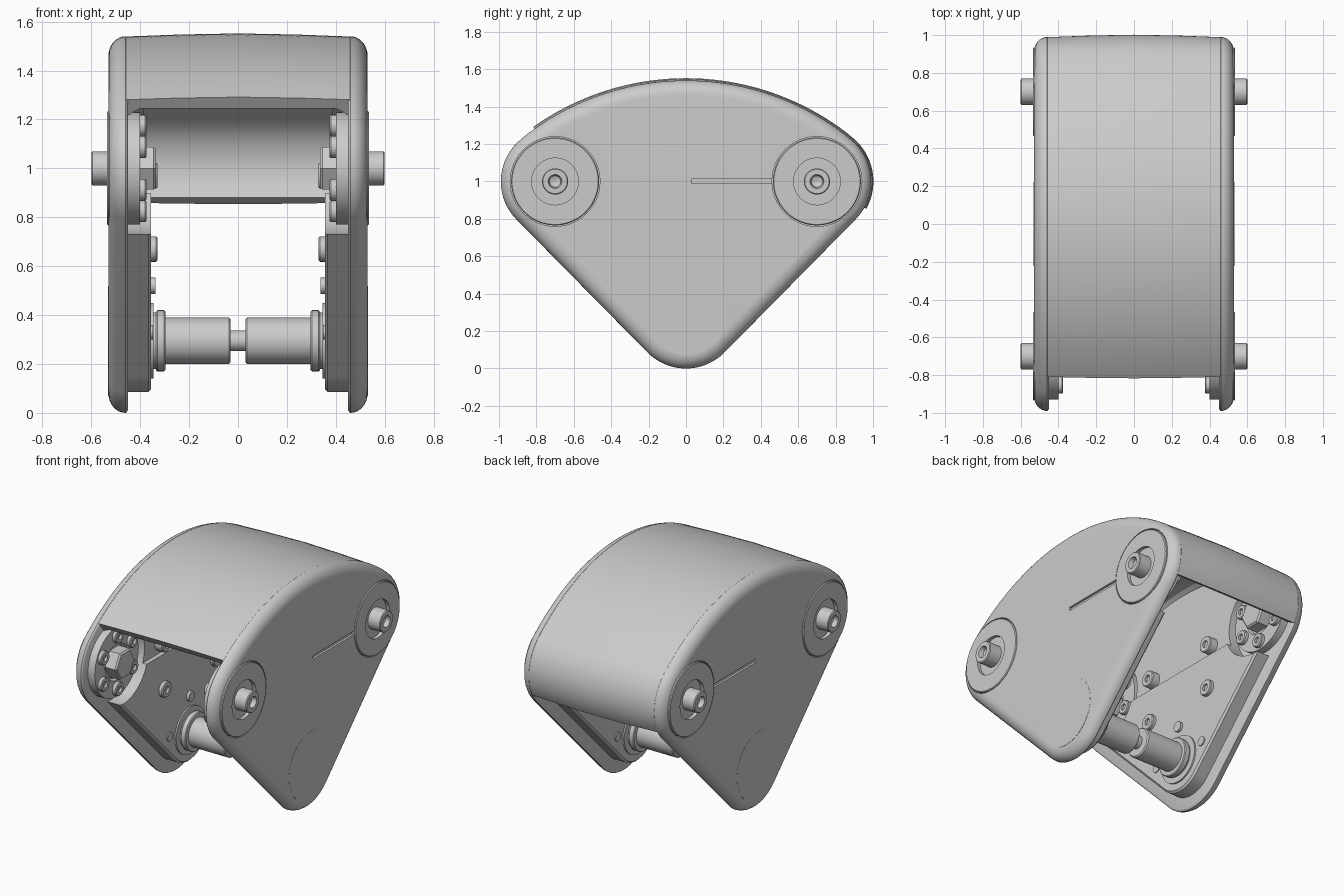
import bpy, bmesh
from math import sin, cos, pi, radians, atan2, acos

if "Cube" in bpy.data.objects:
    bpy.data.objects.remove(bpy.data.objects["Cube"])

grey = bpy.data.materials.new("plain_grey")
grey.use_nodes = True
COLOUR = (0.6, 0.6, 0.6, 1)
grey.diffuse_color = COLOUR
grey.node_tree.nodes["Principled BSDF"].inputs["Base Color"].default_value = COLOUR

# Rounded fan outline: two shoulder circles, a foot circle and a large crown arc
SY, SZ, R = 0.70, 1.0, 0.29
CZ, CR = 0.14, 1.40
TILT = atan2(SZ - CZ, SY)


def arc(cy, cz, r, a0, a1, n):
    return [(cy + r * cos(a0 + (a1 - a0) * i / n), cz + r * sin(a0 + (a1 - a0) * i / n))
            for i in range(n + 1)]


def outline(d):
    pts = arc(SY, SZ, R - d, -pi / 4, TILT, 20)
    pts += arc(0, CZ, CR - d, TILT, pi - TILT, 40)[1:-1]
    pts += arc(-SY, SZ, R - d, pi - TILT, 5 * pi / 4, 20)
    return pts + arc(0, R, R - d, 5 * pi / 4, 7 * pi / 4, 20)


def loft(name, rings):
    """Skin a chain of closed rings and cap both ends."""
    bm = bmesh.new()
    rows = [[bm.verts.new(p) for p in ring] for ring in rings]
    n = len(rows[0])
    for a, b in zip(rows, rows[1:]):
        for i in range(n):
            j = (i + 1) % n
            bm.faces.new((a[i], a[j], b[j], b[i]))
    bm.faces.new(rows[0])
    bm.faces.new(rows[-1])
    bmesh.ops.recalc_face_normals(bm, faces=bm.faces)
    me = bpy.data.meshes.new(name)
    bm.to_mesh(me)
    bm.free()
    me.materials.append(grey)
    ob = bpy.data.objects.new(name, me)
    bpy.context.collection.objects.link(ob)
    return ob


def slab(name, section):
    return loft(name, [[(x, y, z) for y, z in outline(d)] for x, d in section])


def lathe(name, profile, y, z, seg=48):
    """Turn (x, radius) pairs around an axis parallel to x."""
    return loft(name, [[(x, y + r * cos(2 * pi * i / seg), z + r * sin(2 * pi * i / seg))
                        for i in range(seg)] for x, r in profile])


def box(name, x0, x1, y0, y1, z0, z1):
    return loft(name, [[(x, y0, z0), (x, y1, z0), (x, y1, z1), (x, y0, z1)] for x in (x0, x1)])


def finish(ob, cutters=(), mirror=True):
    bpy.ops.object.select_all(action='DESELECT')
    bpy.context.view_layer.objects.active = ob
    ob.select_set(True)
    for c in cutters:
        c.hide_render = True
        m = ob.modifiers.new("cut", 'BOOLEAN')
        m.operation, m.solver, m.object = 'DIFFERENCE', 'EXACT', c
        bpy.ops.object.modifier_apply(modifier=m.name)
    if mirror:
        m = ob.modifiers.new("mirror", 'MIRROR')
        m.use_mirror_merge = False
        bpy.ops.object.modifier_apply(modifier=m.name)
    bpy.ops.object.shade_smooth_by_angle(angle=radians(30))
    for c in cutters:
        bpy.data.objects.remove(c)


# Side panels with rounded rim, wells for the discs and a marker slot
F = 8
rim = [(0.45, 0.012), (0.455, 0.003)]
rim += [(0.46 + 0.07 * sin(pi / 2 * i / F), 0.08 * (1 - cos(pi / 2 * i / F))) for i in range(F + 1)]
panel = slab("side_panel", rim)
cuts = [lathe("well", [(0.49, 0.24), (0.6, 0.24)], s * SY, SZ) for s in (-1, 1)]
cuts.append(box("slot", 0.515, 0.6, 0.03, 0.47, 0.988, 1.012))
finish(panel, cuts)

# Curved cover swept over the top and down the back, slightly crowned
half = [(0.46, 0.001), (0.25, -0.007), (0, -0.012)]
under = [(0.40, 0.045), (0.44, 0.07), (0.46, 0.11)]
section = half + [(-x, d) for x, d in half[1::-1]]
section += [(-x, d) for x, d in under[::-1]] + under


def cover_path(d):
    end = acos(-0.81 / CR)
    return (arc(SY, SZ, R - d, radians(-29), TILT, 20)
            + arc(0, CZ, CR - d, TILT, end, 40)[1:])


paths = [cover_path(d) for x, d in section]
cover = loft("top_cover", [[(section[k][0], *paths[k][i]) for k in range(len(section))]
                           for i in range(len(paths[0]))])
finish(cover, mirror=False)

# Inner frame plates: a full backing layer and a thicker lower layer
for name, x, top in (("inner_backing_plate", 0.385, 3), ("inner_frame_plate", 0.355, 0.9)):
    plate = slab(name, [(0.452, 0.085), (x + 0.012, 0.085), (x, 0.097)])
    cuts = [lathe("bite", [(0.2, 0.27), (0.6, 0.27)], s * SY, SZ) for s in (-1, 1)]
    if top < 2:
        cuts.append(box("trim", 0.2, 0.6, -2, 2, top, 2))
    finish(plate, cuts)

# Pivots at the two shoulders
for end, s in (("front", -1), ("back", 1)):
    y = s * SY
    finish(lathe(end + "_pivot_disc",
                 [(0.485, 0.235), (0.53, 0.235), (0.535, 0.23), (0.535, 0.125), (0.512, 0.125),
                  (0.512, 0.07), (0.595, 0.07), (0.60, 0.065), (0.60, 0.037), (0.57, 0.03),
                  (0.56, 0.004)], y, SZ, 64))
    finish(lathe(end + "_bearing_ring", [(0.455, 0.23), (0.40, 0.23), (0.40, 0.12), (0.42, 0.11)], y, SZ))
    finish(lathe(end + "_hex_hub", [(0.455, 0.1), (0.345, 0.1), (0.335, 0.09)], y, SZ, 6))
    for k in range(6):
        a = pi / 3 * k + pi / 6
        finish(lathe(end + "_pivot_bolt",
                     [(0.41, 0.045), (0.38, 0.045), (0.375, 0.04), (0.375, 0.02), (0.39, 0.02)],
                     y + 0.175 * cos(a), SZ + 0.175 * sin(a), 20))
    # Frame bolts
    for z in (0.67, 0.97):
        finish(lathe(end + "_frame_bolt",
                     [(0.39, 0.052), (0.335, 0.052), (0.33, 0.047), (0.33, 0.022), (0.345, 0.022)],
                     s * 0.27, z, 24))
    finish(lathe(end + "_small_screw", [(0.36, 0.03), (0.348, 0.03)], s * 0.21, 0.33, 16))

finish(lathe("upper_small_screw", [(0.36, 0.033), (0.338, 0.033)], 0, 0.52, 16))

# Foot axle: flanged rollers on a thin shaft, with a flush outer disc
finish(lathe("foot_roller",
             [(0.36, 0.155), (0.345, 0.155), (0.345, 0.115), (0.335, 0.115), (0.335, 0.12),
              (0.33, 0.125), (0.302, 0.125), (0.297, 0.12), (0.297, 0.095), (0.037, 0.095),
              (0.03, 0.088)], 0, 0.295, 48))
finish(lathe("foot_shaft", [(-0.06, 0.042), (0.06, 0.042)], 0, 0.295, 32), mirror=False)
finish(lathe("foot_outer_disc", [(0.525, 0.223), (0.531, 0.223)], 0, 0.295, 64))
